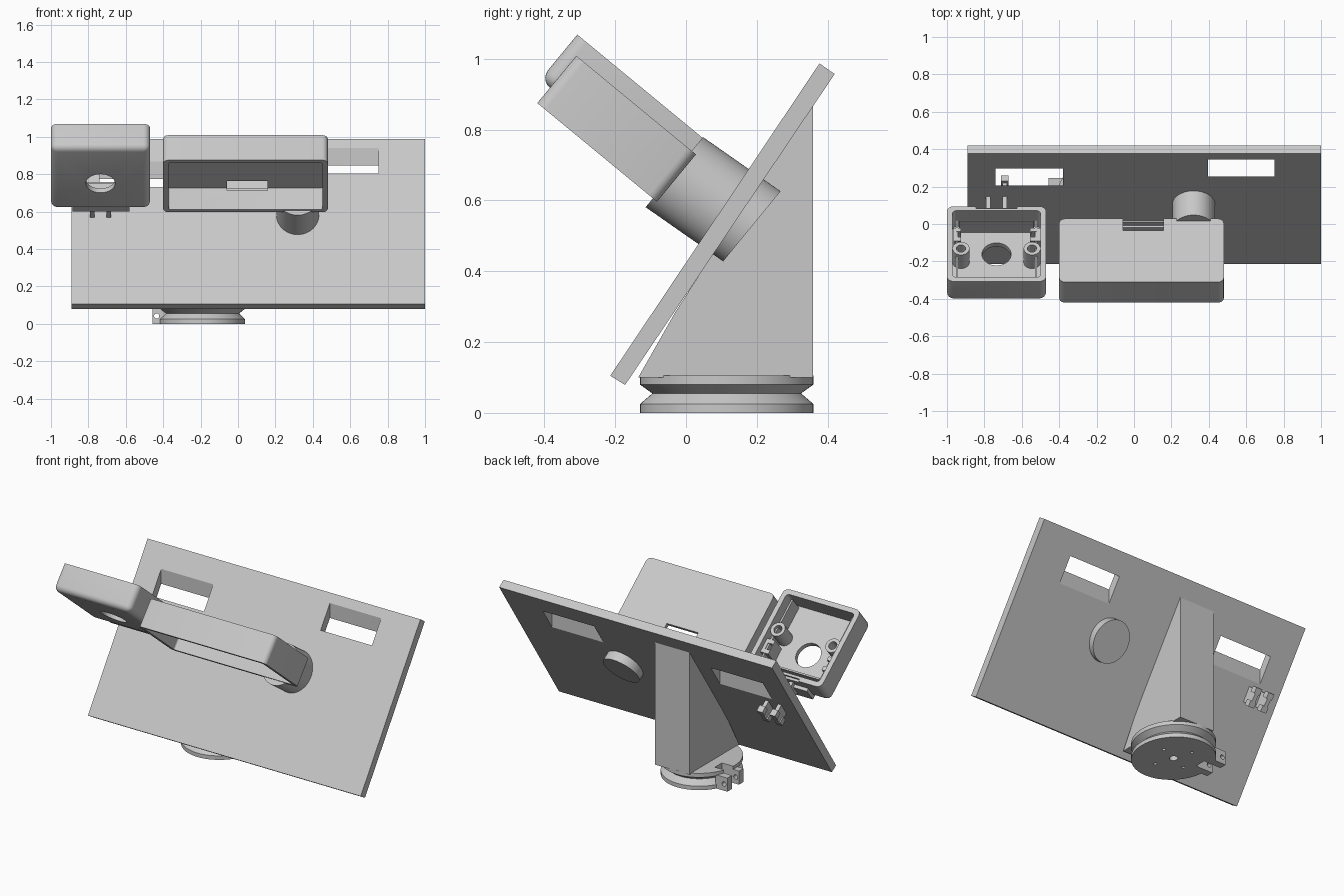
import bpy, bmesh, math
from mathutils import Matrix, Vector

if "Cube" in bpy.data.objects:
    bpy.data.objects.remove(bpy.data.objects["Cube"], do_unlink=True)

grey = bpy.data.materials.new("light grey plastic")
grey.use_nodes = True
COLOUR = (0.58, 0.58, 0.58, 1)
grey.diffuse_color = COLOUR
grey.node_tree.nodes["Principled BSDF"].inputs["Base Color"].default_value = COLOUR


def finish(name, bm, frame=Matrix()):
    bmesh.ops.transform(bm, matrix=frame, verts=bm.verts)
    bmesh.ops.recalc_face_normals(bm, faces=bm.faces)
    mesh = bpy.data.meshes.new(name)
    bm.to_mesh(mesh)
    bm.free()
    mesh.materials.append(grey)
    mesh.shade_smooth()
    mesh.set_sharp_from_angle(angle=math.radians(32))
    obj = bpy.data.objects.new(name, mesh)
    bpy.context.collection.objects.link(obj)
    return obj


def box(name, lo, hi, frame=Matrix(), radius=0, floor_too=False):
    """Box from corner lo to corner hi, upright edges rounded by radius."""
    lo, hi = Vector(lo), Vector(hi)
    bm = bmesh.new()
    bmesh.ops.create_cube(bm, size=1)
    for v in bm.verts:
        v.co = (lo + hi) / 2 + v.co * (hi - lo)
    if radius:
        upright = [e for e in bm.edges if abs(e.verts[0].co.z - e.verts[1].co.z) > 1e-4]
        if floor_too:
            upright += [e for e in bm.edges if all(v.co.z < lo.z + 1e-4 for v in e.verts)]
        bmesh.ops.bevel(bm, geom=upright, offset=radius, segments=5,
                        profile=0.5, affect='EDGES')
    return finish(name, bm, frame)


def cylinder(name, frame, segments=48):
    """Unit-radius cylinder from z=0 to z=1, placed by frame."""
    bm = bmesh.new()
    bmesh.ops.create_cone(bm, cap_ends=True, segments=segments, radius1=1, radius2=1, depth=1,
                          matrix=Matrix.Translation((0, 0, 0.5)))
    return finish(name, bm, frame)


def rod(name, x, y, z, radius, height, frame=Matrix(), segments=32):
    return cylinder(name, frame @ Matrix.Translation((x, y, z))
                    @ Matrix.Diagonal((radius, radius, height, 1)), segments)


def extrude_x(name, outline, x0, x1):
    """Outline in the y-z plane, drawn out from x0 to x1."""
    bm = bmesh.new()
    face = bm.faces.new([bm.verts.new((x0, y, z)) for y, z in outline])
    out = bmesh.ops.extrude_face_region(bm, geom=[face])["geom"]
    bmesh.ops.translate(bm, vec=(x1 - x0, 0, 0),
                        verts=[g for g in out if isinstance(g, bmesh.types.BMVert)])
    return finish(name, bm)


def cut(target, *cutters):
    for c in cutters:
        c.hide_render = True
        mod = target.modifiers.new("cut", 'BOOLEAN')
        mod.operation, mod.solver, mod.object = 'DIFFERENCE', 'EXACT', c
    bpy.context.view_layer.update()
    result = target.evaluated_get(bpy.context.evaluated_depsgraph_get())
    mesh = bpy.data.meshes.new_from_object(result)
    target.modifiers.clear()
    target.data = mesh
    mesh.shade_smooth()
    mesh.set_sharp_from_angle(angle=math.radians(32))
    for c in cutters:
        bpy.data.objects.remove(c, do_unlink=True)
    return target


def axes(x, y, z, origin):
    m = Matrix((x, y, z)).transposed().to_4x4()
    m.translation = origin
    return m


# Sloping back plate with two upright-cut slots
plate = extrude_x("back_plate", [(-0.214, 0.105), (-0.172, 0.079), (0.42, 0.957), (0.377, 0.987)],
                  -0.89, 1.0)
cut(plate, box("slot_cutter_left", (0.395, 0.254, 0.5), (0.75, 0.345, 1.2)),
    box("slot_cutter_right", (-0.74, 0.206, 0.5), (-0.38, 0.297, 1.2)))

# Wedge stand behind the plate
extrude_x("wedge_stand", [(-0.135, 0.1), (0.358, 0.1), (0.358, 0.867), (0.345, 0.867),
                          (-0.03, 0.285)], -0.275, -0.035)

# Round grooved foot
bm = bmesh.new()
profile = [(0, 0), (0.245, 0), (0.245, 0.025), (0.21, 0.055), (0.245, 0.08), (0.245, 0.105), (0, 0.105)]
points = [bm.verts.new((r, 0, z)) for r, z in profile]
edges = [bm.edges.new(pair) for pair in zip(points, points[1:])]
bmesh.ops.spin(bm, geom=points + edges, axis=(0, 0, 1), cent=(0, 0, 0),
               angle=math.tau, steps=64, use_duplicate=False)
bmesh.ops.remove_doubles(bm, verts=bm.verts, dist=1e-4)
FOOT = Matrix.Translation((-0.19, 0.115, 0)) @ Matrix.Diagonal((0.93, 1, 1, 1))
foot = finish("grooved_foot", bm, FOOT)
holes = [rod("hole_cutter", 0, 0, -0.05, 0.025, 0.1, FOOT)]
for i in range(4):
    a = math.radians(20 + 90 * i)
    holes.append(rod("hole_cutter", 0.12 * math.cos(a), 0.12 * math.sin(a), -0.05, 0.01, 0.1, FOOT, 12))
cut(foot, box("gap_cutter", (-0.5, 0.13, -0.1), (-0.34, 0.2, 0.2)), *holes)

# Clamp lugs on the foot
for name, y in (("front_clamp_lug", 0.085), ("rear_clamp_lug", 0.2)):
    lug = box(name, (-0.458, y, 0), (-0.375, y + 0.045, 0.085))
    bore = Matrix.Translation((-0.435, y - 0.1, 0.042)) @ Matrix.Rotation(-math.pi / 2, 4, 'X')
    cut(lug, rod("bore_cutter", 0, 0, 0, 0.014, 0.3, bore, 16))

# Slanted oval post passing through the plate
cylinder("slanted_post", axes((0.114, 0, 0), (0, -0.081, -0.099), (0, 0.219, -0.153),
                              (0.319, -0.033, 0.68)), 64)

# Shared tilt of the two housings
ALONG, OUT = (0, 0.772, -0.636), (0, 0.636, 0.772)

# Wide housing, open underneath, notched at the rear of its top
WIDE = axes((1, 0, 0), ALONG, OUT, (0.04, -0.42, 0.875))
wide = box("wide_housing", (-0.44, 0, 0), (0.44, 0.438, 0.173), WIDE, 0.03)
cut(wide, box("hollow_cutter", (-0.412, 0.024, -0.1), (0.412, 0.414, 0.149), WIDE, 0.01),
    box("notch_cutter", (-0.1, 0.356, 0.13), (0.117, 0.426, 0.3), WIDE),
    box("edge_cutter", (-0.1, 0.4, 0.158), (0.117, 0.5, 0.3), WIDE))

# Small housing, open on top, with a round hole in its floor
SMALL = axes((1, 0, 0), ALONG, OUT, (-0.735, -0.412, 0.941))
small = box("small_housing", (-0.265, 0, 0), (0.265, 0.52, 0.165), SMALL, 0.035, True)
cut(small, box("hollow_cutter", (-0.235, 0.03, 0.03), (0.235, 0.49, 0.3), SMALL, 0.02),
    rod("floor_hole_cutter", 0, 0.3, -0.1, 0.078, 0.3, SMALL),
    box("rear_notch_cutter", (-0.11, 0.505, 0.15), (0.11, 0.6, 0.3), SMALL))

# Inner fittings, mirrored left and right
for side, s in (("right", -1), ("left", 1)):
    def span(a, b):
        return min(s * a, s * b), max(s * a, s * b)
    x0, x1 = span(0.19, 0.24)
    boss = rod(side + "_screw_boss", s * 0.19, 0.245, 0.02, 0.045, 0.125, SMALL)
    cut(boss, rod("screw_cutter", s * 0.19, 0.245, 0.06, 0.025, 0.3, SMALL))
    socket = box(side + "_socket", (x0 - s * 0.01, 0.31, 0.02), (x1, 0.4, 0.13), SMALL)
    cut(socket, box("socket_cutter", (s * 0.2 - 0.015, 0.335, 0.06), (s * 0.2 + 0.015, 0.375, 0.3), SMALL))
    x0, x1 = span(0.205, 0.216)
    box(side + "_inner_rib", (x0, 0.04, 0.02), (x1, 0.46, 0.125), SMALL)
    # Clip strip reaching through the plate, with a hooked end
    c = s * 0.044
    box(side + "_clip_strip", (c - 0.012, 0.5, 0.035), (c + 0.012, 0.755, 0.125), SMALL)
    for h in (0.025, 0.105):
        box(side + "_clip_hook", (c - 0.02, 0.715, h), (c + 0.02, 0.755, h + 0.035), SMALL)
box("inner_rear_rib", (-0.2, 0.45, 0.02), (0.2, 0.46, 0.125), SMALL)
box("clip_mount", (-0.15, 0.51, 0.005), (0.155, 0.54, 0.1), SMALL)
